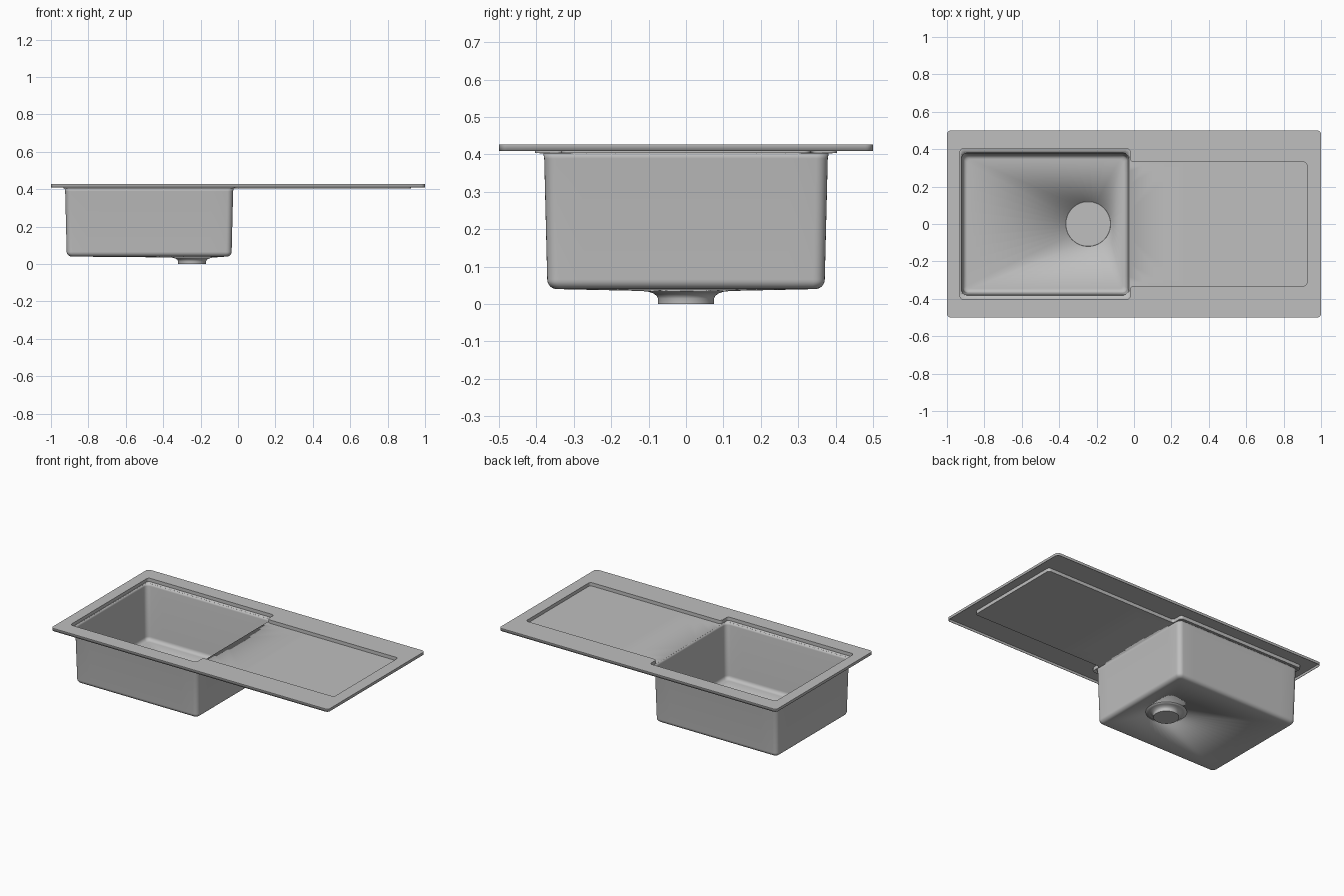
import bpy, bmesh, math
from mathutils import Vector

if "Cube" in bpy.data.objects:
    bpy.data.objects.remove(bpy.data.objects["Cube"])

TOP, SKIRT, LEDGE, FLOOR = 0.427, 0.409, 0.404, 0.041
DRAIN = Vector((-0.245, 0, 0))

steel = bpy.data.materials.new("brushed steel grey")
steel.diffuse_color = (0.52, 0.52, 0.52, 1)
steel.use_nodes = True
steel.node_tree.nodes["Principled BSDF"].inputs["Base Color"].default_value = (0.52, 0.52, 0.52, 1)


def rounded(corners, radius, segs=6, split=10):
    """Outline of right-angled corners, each filleted, with split sides."""
    pts, n = [], len(corners)
    for i, (x, y) in enumerate(corners):
        p = Vector((x, y, 0))
        nxt = Vector((*corners[(i + 1) % n], 0))
        a = (Vector((*corners[i - 1], 0)) - p).normalized()
        b = (nxt - p).normalized()
        c = p + radius * (a + b)
        for k in range(segs + 1):
            t = k / segs * math.pi / 2
            pts.append(c - radius * (b * math.cos(t) + a * math.sin(t)))
        start, end = p + b * radius, nxt - b * radius
        pts += [start.lerp(end, k / split) for k in range(1, split)]
    return pts


def rectangle(x0, x1, y, radius):
    return rounded([(x1, y), (x0, y), (x0, -y), (x1, -y)], radius)


def circle(radius, count):
    # starts near the first bowl corner, so it lines up with the outline
    turn = [math.radians(30) + i * math.tau / count for i in range(count)]
    return [DRAIN + radius * Vector((math.cos(t), math.sin(t), 0)) for t in turn]


def ring(bm, pts, z):
    return [bm.verts.new((p.x, p.y, z)) for p in pts]


def loft(bm, rings):
    for a, b in zip(rings, rings[1:]):
        for i in range(len(a)):
            j = (i + 1) % len(a)
            bm.faces.new((a[i], a[j], b[j], b[i]))


def fill_between(bm, a, b):
    edges = []
    for r in (a, b):
        for v, w in zip(r, r[1:] + r[:1]):
            edges.append(bm.edges.get((v, w)) or bm.edges.new((v, w)))
    bmesh.ops.triangle_fill(bm, edges=edges, use_beauty=True, normal=(0, 0, 1))


def finish(bm, name, sheet=0.002):
    bmesh.ops.recalc_face_normals(bm, faces=bm.faces)
    me = bpy.data.meshes.new(name)
    bm.to_mesh(me)
    bm.free()
    me.materials.append(steel)
    ob = bpy.data.objects.new(name, me)
    bpy.context.collection.objects.link(ob)
    bpy.context.view_layer.objects.active = ob
    bpy.ops.object.select_all(action='DESELECT')
    ob.select_set(True)
    bpy.ops.object.shade_smooth_by_angle(angle=math.radians(32))
    if sheet:
        mod = ob.modifiers.new("sheet", 'SOLIDIFY')
        mod.thickness, mod.offset = sheet, 0
    return ob


def bowl_outline(inset, radius):
    return rectangle(-0.926 + inset, -0.024 - inset, 0.381 - inset, radius)


# Rim with turned-down skirt, stepped recess and draining board
bm = bmesh.new()
outer = rectangle(-0.999, 0.999, 0.499, 0.02)
recess = rounded([(0.925, 0.332), (-0.02, 0.332), (-0.02, 0.403), (-0.931, 0.403),
                  (-0.931, -0.403), (-0.02, -0.403), (-0.02, -0.332), (0.925, -0.332)], 0.018)
skirt, edge = ring(bm, outer, SKIRT), ring(bm, outer, TOP - 0.001)
lip, board = ring(bm, recess, TOP - 0.001), ring(bm, recess, LEDGE)
mouth = ring(bm, bowl_outline(0, 0.03), LEDGE)
loft(bm, [skirt, edge])
fill_between(bm, edge, lip)
loft(bm, [lip, board])
fill_between(bm, board, mouth)
finish(bm, "rim_and_draining_board")

# Bowl: tapered walls, rounded foot and floor falling to the drain
bm = bmesh.new()
rings = [ring(bm, bowl_outline(0, 0.03), LEDGE),
         ring(bm, bowl_outline(0.003, 0.03), LEDGE - 0.015)]
foot = 0.025
for k in range(7):
    t = k / 6 * math.pi / 2
    rings.append(ring(bm, bowl_outline(0.011 + foot * (1 - math.cos(t)), 0.03 - 0.002 * k),
                      FLOOR + foot * (1 - math.sin(t))))
count = len(rings[0])
rings.append(ring(bm, circle(0.12, count), 0.036))
loft(bm, rings)
finish(bm, "bowl")

# Drain outlet flaring into the bowl floor, closed at the base
bm = bmesh.new()
profile = [(0.12, 0.036), (0.1, 0.034), (0.086, 0.029), (0.077, 0.022), (0.074, 0.015), (0.074, 0.001)]
rings = [ring(bm, circle(r, count), z) for r, z in profile]
loft(bm, rings)
bm.faces.new(rings[-1])
finish(bm, "drain_outlet")

# Flat cover over the drain
bm = bmesh.new()
low, high = (ring(bm, circle(0.119, count), z) for z in (0.036, 0.038))
loft(bm, [low, high])
bm.faces.new(low)
bm.faces.new(high)
finish(bm, "drain_cover", 0)
